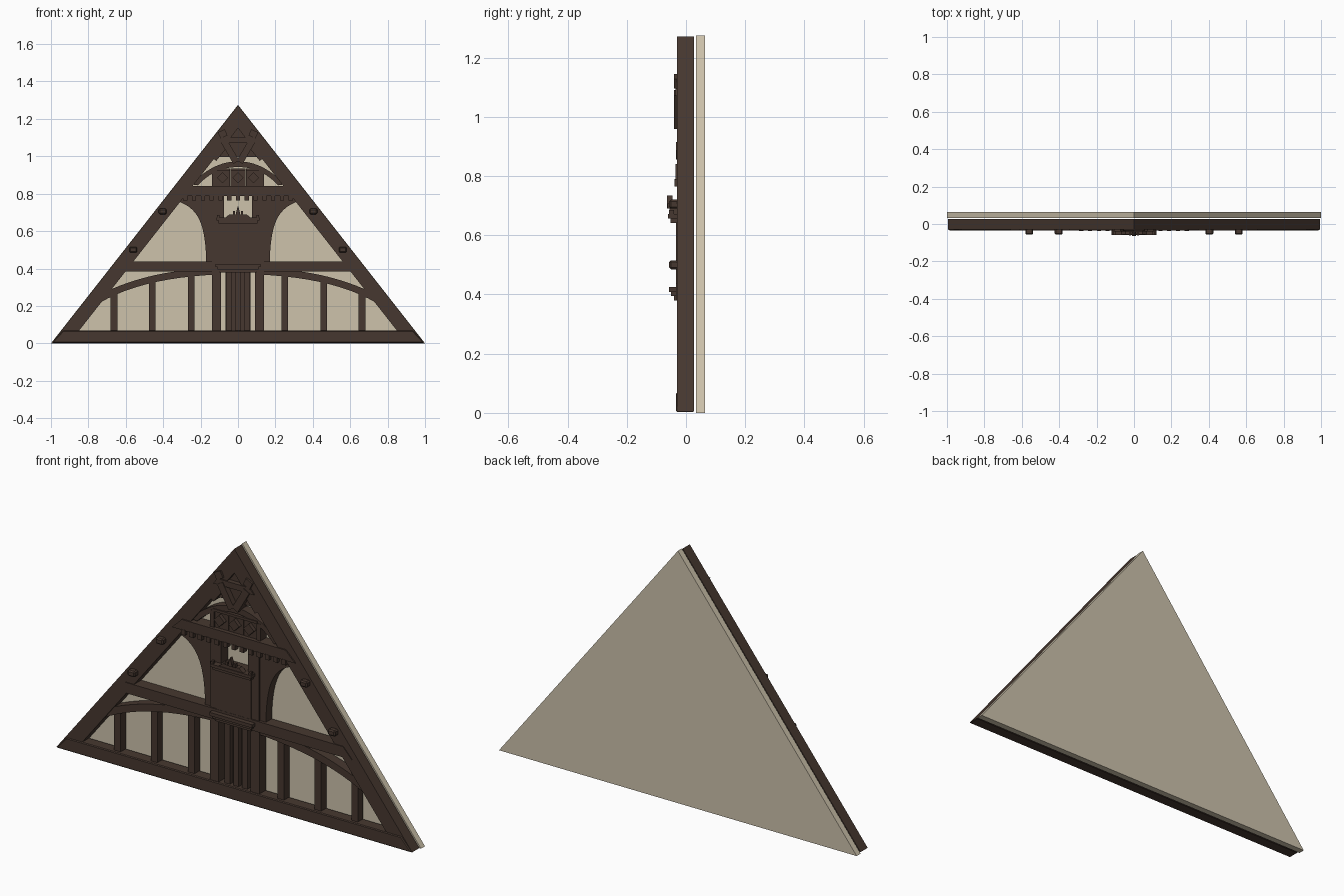
import bpy, bmesh, math
from mathutils import Vector, Matrix

cube = bpy.data.objects.get("Cube")
if cube:
    bpy.data.objects.remove(cube)


def material(name, rgb):
    m = bpy.data.materials.new(name)
    m.use_nodes = True
    m.diffuse_color = (*rgb, 1)
    bsdf = m.node_tree.nodes["Principled BSDF"]
    bsdf.inputs["Base Color"].default_value = (*rgb, 1)
    bsdf.inputs["Roughness"].default_value = 0.9
    return m


TIMBER = material("dark timber", (0.062, 0.039, 0.029))
PLASTER = material("cream plaster", (0.61, 0.54, 0.41))
BACK = 0.027


def finish(name, bm, mat, bevel=0):
    me = bpy.data.meshes.new(name)
    bm.to_mesh(me)
    bm.free()
    me.materials.append(mat)
    ob = bpy.data.objects.new(name, me)
    bpy.context.collection.objects.link(ob)
    if bevel:
        b = ob.modifiers.new("worn edge", "BEVEL")
        b.width, b.segments = bevel, 1
    return ob


def prism(name, pts, front, back=BACK, mat=TIMBER, bevel=0):
    """Extrude an x/z outline between two depths."""
    bm = bmesh.new()
    face = bm.faces.new([bm.verts.new((x, front, z)) for x, z in pts])
    ext = bmesh.ops.extrude_face_region(bm, geom=[face])["geom"]
    for v in ext:
        if isinstance(v, bmesh.types.BMVert):
            v.co.y = back
    bmesh.ops.recalc_face_normals(bm, faces=bm.faces)
    return finish(name, bm, mat, bevel)


def pair(name, pts, front, **kw):
    prism("left_" + name, pts, front, **kw)
    prism("right_" + name, [(-x, z) for x, z in pts], front, **kw)


def rect(x0, x1, z0, z1):
    return [(x0, z0), (x1, z0), (x1, z1), (x0, z1)]


def turned(cx, cz, w, h, angle):
    a = math.radians(angle)
    c, s = math.cos(a), math.sin(a)
    return [(cx + x * c - z * s, cz + x * s + z * c)
            for x, z in rect(-w / 2, w / 2, -h / 2, h / 2)]


def curve(ctrl, n=12):
    """Sample a Bezier curve of any degree."""
    out = []
    for i in range(n + 1):
        p = [Vector(c) for c in ctrl]
        while len(p) > 1:
            p = [a.lerp(b, i / n) for a, b in zip(p, p[1:])]
        out.append(tuple(p[0]))
    return out


# Plaster slab behind the frame
prism("plaster_wall", [(-1, 0), (1, 0), (0, 1.275)], 0.033, 0.065, PLASTER)

# Left infill panel, facing inward
bm = bmesh.new()
bm.faces.new([bm.verts.new((x, 0.031, z)) for x, z in
              [(-0.1, 0.41), (-0.1, 0.8), (-0.29, 0.8), (-0.6, 0.41)]])
bmesh.ops.recalc_face_normals(bm, faces=bm.faces)
bm.normal_update()
for f in bm.faces:
    if f.normal.y < 0:
        f.normal_flip()
finish("inner_panel", bm, PLASTER)

# Main triangle: rafters, sill, tie beams
pair("rafter", [(0.995, 0.004), (0, 1.272), (0, 1.15), (0.9, 0.004)], -0.03)
prism("sill_beam", [(-0.995, 0.003), (0.995, 0.003), (0.935, 0.068), (-0.935, 0.068)],
      -0.034, bevel=0.004)
prism("collar_beam", [(-0.66, 0.383), (0.66, 0.383), (0.61, 0.437), (-0.61, 0.437)], -0.034)
prism("upper_beam", [(-0.345, 0.787), (0.345, 0.787), (0.29, 0.84), (-0.29, 0.84)], -0.036)

# Dentils under the upper beam
for i in range(13):
    x = (i - 6) * 0.047
    prism(f"dentil_{i + 1}", rect(x - 0.011, x + 0.011, 0.764, 0.79), -0.038, -0.01)

# Lower storey: studs and long curved braces
top = curve([(0.1, 0.40), (0.45, 0.40), (0.72, 0.27)])
low = curve([(0.78, 0.19), (0.55, 0.35), (0.1, 0.368)])
pair("lower_brace", top + low, -0.022)
for i, (x, z) in enumerate([(0.25, 0.37), (0.458, 0.34), (0.663, 0.27)]):
    pair(f"stud_{i + 1}", rect(x - 0.018, x + 0.018, 0.06, z), -0.016)
pair("lower_post", rect(0.09, 0.138, 0.06, 0.39), -0.027)

# Central boarding below the bay
prism("boarding", rect(-0.068, 0.068, 0.06, 0.39), 0.008)
for i, x in enumerate((-0.048, 0, 0.048)):
    prism(f"batten_{i + 1}", rect(x - 0.015, x + 0.015, 0.06, 0.39), -0.016)

# Middle storey: posts and arched braces
pair("upper_post", rect(0.075, 0.138, 0.43, 0.795), -0.028)
arc = curve([(0.17, 0.43), (0.172, 0.67), (0.23, 0.73), (0.33, 0.762)])
pair("arched_brace", [(0.13, 0.43)] + arc + [(0.3, 0.795), (0.13, 0.795)], -0.02)

# Central bay panel with ledges and finial
prism("bay_panel", rect(-0.096, 0.096, 0.42, 0.655), -0.033)
prism("bay_ledge_top", rect(-0.12, 0.12, 0.408, 0.425), -0.058)
prism("bay_ledge_middle", rect(-0.11, 0.11, 0.395, 0.41), -0.05)
prism("bay_ledge_base", rect(-0.1, 0.1, 0.38, 0.397), -0.04)
prism("bay_cornice", rect(-0.105, 0.105, 0.642, 0.66), -0.052)
prism("bay_cap", rect(-0.115, 0.115, 0.657, 0.672), -0.06)
prism("bay_crest", [(-0.07, 0.67), (0.07, 0.67), (0.045, 0.69), (-0.045, 0.69)], -0.056, -0.03)
prism("finial", [(-0.012, 0.69), (0.012, 0.69), (0.008, 0.71), (0, 0.735), (-0.008, 0.71)],
      -0.064, -0.045)
pair("small_finial", rect(0.016, 0.028, 0.69, 0.707), -0.062, back=-0.045)
pair("cap_knob", rect(0.1, 0.112, 0.67, 0.685), -0.058, back=-0.04)

# Pegs standing out of the rafters
for i, (x, z) in enumerate([(0.403, 0.705), (0.56, 0.5)]):
    pair(f"peg_{i + 1}", rect(x - 0.021, x + 0.021, z - 0.015, z + 0.015), -0.057,
         bevel=0.006)

# Row of three square panels with diamonds
for i, x in enumerate((-0.083, 0, 0.083)):
    prism(f"square_panel_{i + 1}", rect(x - 0.04, x + 0.04, 0.835, 0.932), -0.015)
    prism(f"diamond_{i + 1}", turned(x, 0.886, 0.042, 0.042, 45), -0.034, -0.01)
    prism(f"panel_rail_{i + 1}", rect(x - 0.041, x + 0.041, 0.922, 0.935), -0.024)
pair("panel_stile", rect(0.118, 0.14, 0.835, 0.925), -0.022)

# Arch over the panels
outer = curve([(0.25, 0.85), (0.13, 0.975), (0, 0.972)])
inner = curve([(0, 0.942), (0.12, 0.945), (0.215, 0.845)])
pair("gable_arch", outer + inner, -0.02)

# Gable peak: boarding, short collar, crossed braces and pegs
prism("peak_boarding", [(-0.13, 0.995), (0.13, 0.995), (0, 1.17)], -0.012)
prism("peak_collar", [(-0.115, 1.07), (0.115, 1.07), (0.09, 1.1), (-0.09, 1.1)], -0.036)
pair("peak_brace", turned(0.042, 1.025, 0.036, 0.13, -30), -0.04)
pair("peak_strut", turned(0.1, 1.02, 0.03, 0.09, 38), -0.03)
pair("peak_peg", turned(0.082, 1.12, 0.04, 0.036, -25), -0.04)
